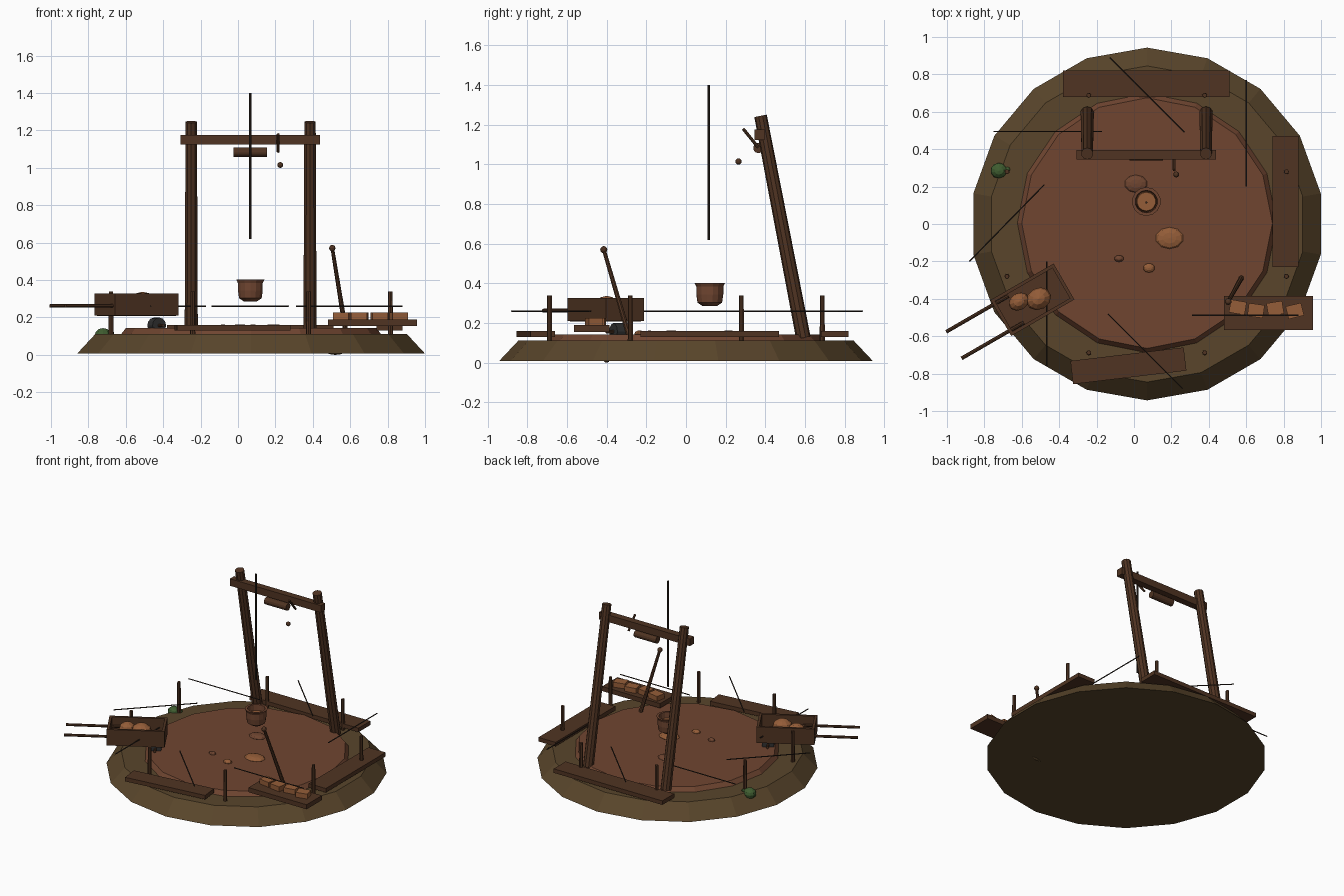
import bpy, bmesh, math
from mathutils import Vector, Matrix

if "Cube" in bpy.data.objects:
    bpy.data.objects.remove(bpy.data.objects["Cube"])


def mat(name, col):
    m = bpy.data.materials.new(name)
    m.diffuse_color = (*col, 1)
    m.use_nodes = True
    m.node_tree.nodes["Principled BSDF"].inputs["Base Color"].default_value = m.diffuse_color
    return m


EARTH = mat("earth", (0.10, 0.06, 0.024))
CLAY = mat("wet_clay", (0.16, 0.06, 0.03))
LUMP = mat("light_clay", (0.30, 0.11, 0.04))
WOOD = mat("wood", (0.08, 0.034, 0.016))
ROPE = mat("rope", (0.03, 0.02, 0.014))
IRON = mat("iron", (0.03, 0.03, 0.03))
GREEN = mat("leaf_green", (0.05, 0.11, 0.03))


def finish(name, bm, m, loc=(0, 0, 0), rz=0.0, smooth=False):
    bmesh.ops.recalc_face_normals(bm, faces=bm.faces)
    me = bpy.data.meshes.new(name)
    bm.to_mesh(me)
    bm.free()
    me.materials.append(m)
    for p in me.polygons:
        p.use_smooth = smooth
    ob = bpy.data.objects.new(name, me)
    ob.location = loc
    ob.rotation_euler.z = rz
    bpy.context.collection.objects.link(ob)
    return ob


def box(name, m, loc, size, rz=0.0):
    bm = bmesh.new()
    bmesh.ops.create_cube(bm, size=1)
    bmesh.ops.scale(bm, vec=size, verts=bm.verts)
    return finish(name, bm, m, loc, math.radians(rz))


def rod(name, m, a, b, r1, r2=None, n=8):
    a, b = Vector(a), Vector(b)
    d = b - a
    bm = bmesh.new()
    bmesh.ops.create_cone(bm, cap_ends=True, segments=n, radius1=r1,
                          radius2=r1 if r2 is None else r2, depth=d.length)
    rot = d.to_track_quat('Z', 'Y').to_matrix().to_4x4()
    bmesh.ops.transform(bm, matrix=rot, verts=bm.verts)
    return finish(name, bm, m, (a + b) / 2)


def blob(name, m, loc, size, rz=0.0, n=10):
    bm = bmesh.new()
    bmesh.ops.create_uvsphere(bm, u_segments=n, v_segments=6, radius=1)
    bmesh.ops.scale(bm, vec=size, verts=bm.verts)
    return finish(name, bm, m, loc, math.radians(rz))


def lathe(name, m, loc, prof, n):
    """Rings of (radius, z), capped at both ends."""
    bm = bmesh.new()
    rings = [[bm.verts.new((r * math.sin(math.tau * i / n), r * math.cos(math.tau * i / n), z))
              for i in range(n)] for r, z in prof]
    for p, q in zip(rings, rings[1:]):
        for i in range(n):
            j = (i + 1) % n
            bm.faces.new((p[i], p[j], q[j], q[i]))
    bm.faces.new(rings[0])
    bm.faces.new(rings[-1])
    return finish(name, bm, m, loc)


# Ground mound and raised clay bed
lathe("ground_mound", EARTH, (0.07, 0, 0), [(0.943, 0.008), (0.845, 0.112)], 18)
lathe("clay_bed", CLAY, (0.07, 0.005, 0), [(0.695, 0.11), (0.67, 0.143)], 16)
blob("loose_clod", EARTH, (0.52, -0.40, 0.012), (0.045, 0.012, 0.012), 10)

# Lumps lying in the clay bed
for i, (x, y, rx, ry, m) in enumerate([(0.01, 0.215, 0.062, 0.048, CLAY), (0.19, -0.075, 0.075, 0.058, LUMP),
                                       (-0.08, -0.185, 0.026, 0.018, CLAY), (0.08, -0.235, 0.032, 0.025, LUMP)]):
    blob(f"clay_lump_{i}", m, (x, y, 0.145), (rx, ry, 0.018))

# Walkway planks
box("plank_back", WOOD, (0.065, 0.75, 0.145), (0.89, 0.14, 0.03))
box("plank_right", WOOD, (0.81, 0.12, 0.145), (0.14, 0.70, 0.03))
box("plank_front", WOOD, (-0.03, -0.758, 0.145), (0.61, 0.125, 0.03), 6.8)

# Fence stakes around the pit
for i, (x, y) in enumerate([(0.31, 0.688), (0.747, 0.28)]):
    for sx in (-1, 1):
        for sy in (-1, 1):
            rod(f"stake_{i}_{sx}_{sy}", WOOD, (0.068 + sx * x, sy * y, 0.10),
                (0.068 + sx * x, sy * y, 0.338), 0.014, 0.012, 7)

# Thin cords between stakes
for i, (ax, ay, bx, by) in enumerate([
        (-0.75, 0.495, -0.17, 0.495), (0.60, 0.77, 0.60, 0.20), (-0.13, 0.89, 0.27, 0.49),
        (-0.88, -0.20, -0.48, 0.21), (-0.467, -0.20, -0.467, -0.76),
        (-0.14, -0.48, 0.26, -0.88), (0.31, -0.488, 0.88, -0.488)]):
    rod(f"cord_{i}", ROPE, (ax, ay, 0.26), (bx, by, 0.26), 0.004, n=6)

# Leaning hoist frame
for side, x in (("left", -0.25), ("right", 0.385)):
    rod(f"hoist_post_{side}", WOOD, (x, 0.592, 0.125), (x, 0.376, 1.245), 0.037, 0.032, 10)
box("hoist_beam", WOOD, (0.065, 0.37, 1.15), (0.745, 0.05, 0.052))
rod("hoist_drum", WOOD, (-0.025, 0.365, 1.083), (0.155, 0.365, 1.083), 0.026, n=12)
rod("crank_arm", WOOD, (0.215, 0.365, 1.085), (0.215, 0.288, 1.18), 0.008)
blob("crank_knob", WOOD, (0.226, 0.265, 1.015), (0.016, 0.016, 0.016))
rod("hoist_rope", ROPE, (0.066, 0.115, 0.618), (0.066, 0.115, 1.40), 0.006)

# Hanging bucket with clay inside
lathe("bucket", CLAY, (0.066, 0.12, 0),
      [(0.035, 0.285), (0.062, 0.303), (0.068, 0.345), (0.068, 0.383), (0.077, 0.403),
       (0.060, 0.403), (0.056, 0.33)], 14)
lathe("bucket_clay", LUMP, (0.066, 0.12, 0), [(0.055, 0.345), (0.05, 0.365)], 14)

# Barrow, modelled in its own frame then turned 30 degrees
C = Matrix.Translation((-0.543, -0.405, 0)) @ Matrix.Rotation(math.radians(30), 4, 'Z')


def at(x, y, z):
    return C @ Vector((x, y, z))


box("barrow_floor", WOOD, at(0, 0, 0.22), (0.37, 0.20, 0.025), 30)
for s in (-1, 1):
    box(f"barrow_side_{s}", WOOD, at(0, s * 0.102, 0.268), (0.39, 0.018, 0.118), 30)
    box(f"barrow_end_{s}", WOOD, at(s * 0.186, 0, 0.268), (0.018, 0.19, 0.118), 30)
    rod(f"barrow_handle_{s}", WOOD, at(-0.10, s * 0.082, 0.262), at(-0.485, s * 0.082, 0.262), 0.010)
rod("barrow_wheel", IRON, at(0.125, -0.028, 0.157), at(0.125, 0.028, 0.157), 0.042, n=12)
rod("barrow_axle", WOOD, at(0.125, -0.07, 0.157), at(0.125, 0.07, 0.157), 0.009)
blob("barrow_clay_small", LUMP, (-0.615, -0.415, 0.275), (0.058, 0.046, 0.05), 30)
blob("barrow_clay_large", LUMP, (-0.51, -0.40, 0.28), (0.07, 0.058, 0.057), 30)

# Drying board with bricks
box("drying_board", WOOD, (0.72, -0.476, 0.172), (0.475, 0.18, 0.034))
for i, (x, y, a) in enumerate([(0.555, -0.445, -10), (0.652, -0.463, -8), (0.755, -0.452, 9), (0.86, -0.465, 14)]):
    box(f"brick_{i}", LUMP, (x, y, 0.207), (0.085, 0.07, 0.036), a)

# Stirring pole with knob
rod("stirring_pole", WOOD, (0.577, -0.283, 0.12), (0.505, -0.413, 0.565), 0.014, 0.010)
blob("pole_knob", WOOD, (0.504, -0.415, 0.57), (0.018, 0.018, 0.018))

# Frog-sized green clump on the rim
blob("green_clump", GREEN, (-0.722, 0.285, 0.105), (0.046, 0.042, 0.038))
blob("green_bud", GREEN, (-0.676, 0.292, 0.115), (0.014, 0.014, 0.012), n=8)
